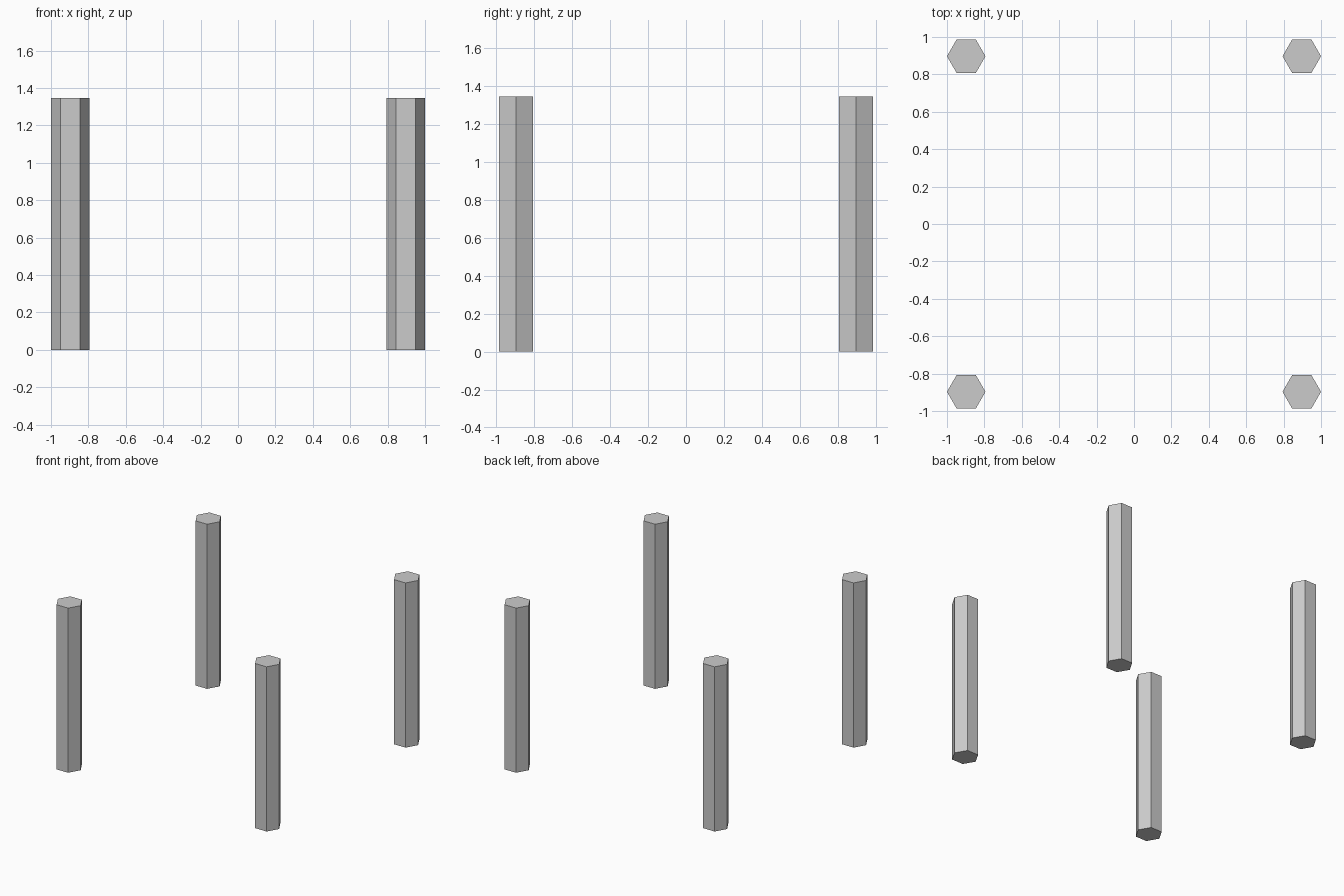
import bpy, bmesh
from math import cos, sin, pi

if "Cube" in bpy.data.objects:
    bpy.data.objects.remove(bpy.data.objects["Cube"])

SIDES, RADIUS, HEIGHT, OFFSET = 6, 0.103, 1.345, 0.897


def hex_post(name, x, y):
    # Hexagon profile with corners pointing along x, extruded upward
    bm = bmesh.new()
    ring = [bm.verts.new((RADIUS * cos(2 * pi * i / SIDES),
                          RADIUS * sin(2 * pi * i / SIDES), 0))
            for i in range(SIDES)]
    base = bm.faces.new(ring)
    ext = bmesh.ops.extrude_face_region(bm, geom=[base], use_keep_orig=True)
    top = [v for v in ext["geom"] if isinstance(v, bmesh.types.BMVert)]
    bmesh.ops.translate(bm, verts=top, vec=(0, 0, HEIGHT))
    bmesh.ops.recalc_face_normals(bm, faces=bm.faces)
    mesh = bpy.data.meshes.new(name)
    bm.to_mesh(mesh)
    bm.free()
    obj = bpy.data.objects.new(name, mesh)
    obj.location = (x, y, 0)
    bpy.context.collection.objects.link(obj)


# Four corner posts
for y_name, sy in (("front", -1), ("back", 1)):
    for x_name, sx in (("left", -1), ("right", 1)):
        hex_post(f"{y_name}_{x_name}_post", sx * OFFSET, sy * OFFSET)
